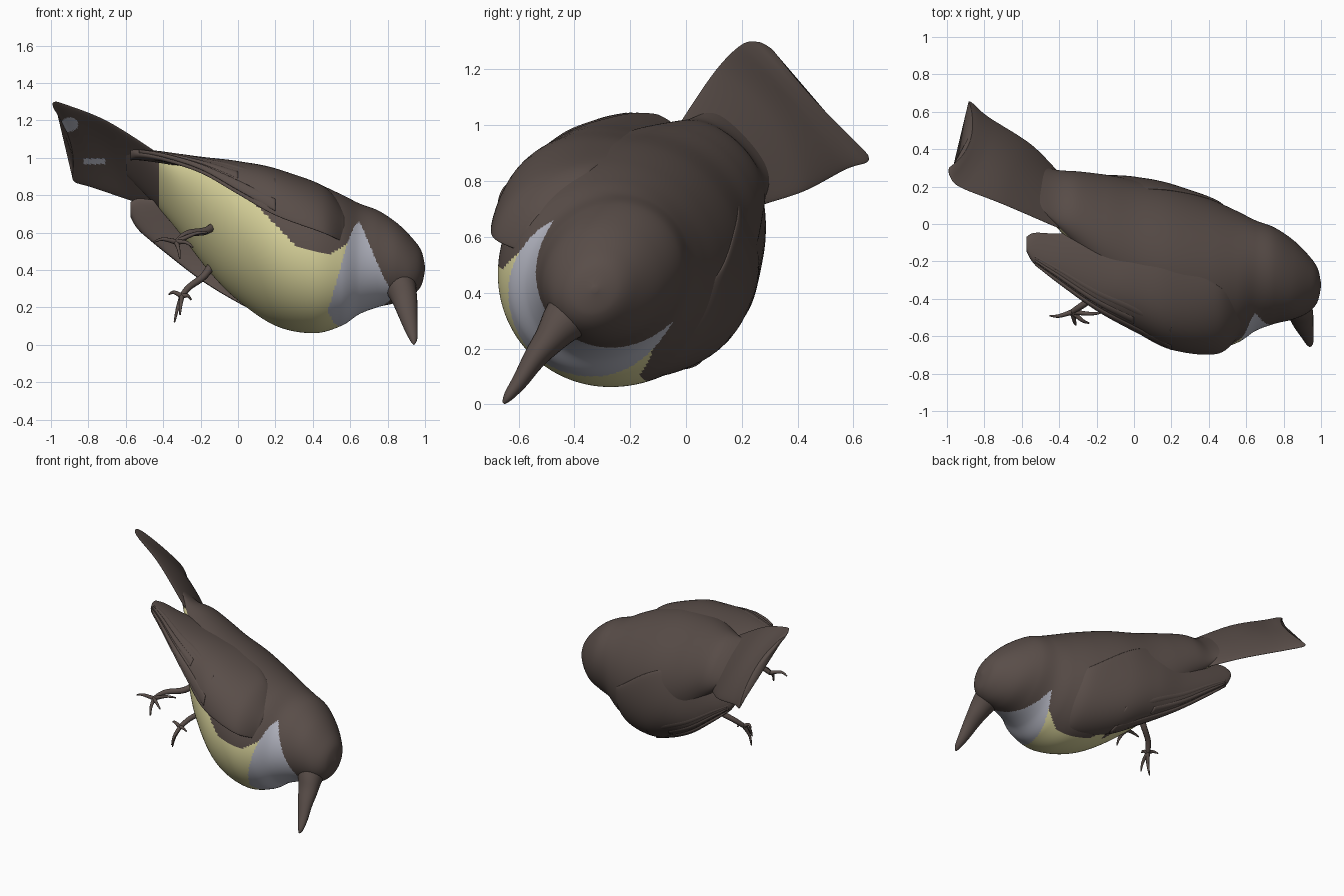
import bpy, bmesh, math
from mathutils import Vector

cube = bpy.data.objects.get("Cube")
if cube:
    bpy.data.objects.remove(cube, do_unlink=True)


def material(name, color):
    mat = bpy.data.materials.new(name)
    mat.use_nodes = True
    mat.diffuse_color = (*color, 1)
    mat.node_tree.nodes["Principled BSDF"].inputs["Base Color"].default_value = (*color, 1)
    return mat


BROWN = material("dark brown plumage", (0.10, 0.075, 0.066))
YELLOW = material("pale yellow belly", (0.68, 0.64, 0.32))
GREY = material("light grey throat", (0.45, 0.46, 0.53))


def smooth(rows, steps):
    """Catmull-Rom interpolation of rows of numbers."""
    out = []
    for i in range(len(rows) - 1):
        a, b, c, d = (rows[max(0, min(len(rows) - 1, i + k))] for k in (-1, 0, 1, 2))
        for s in range(steps):
            t = s / steps
            out.append([q + 0.5 * t * (r - p + t * (2 * p - 5 * q + 4 * r - e + t * (3 * (q - r) + e - p)))
                        for p, q, r, e in zip(a, b, c, d)])
    return out + [list(rows[-1])]


def loft(name, rings, paint=None, posed=True):
    """Skin closed rings; posed parts share the bird's tilted frame."""
    bm = bmesh.new()
    loops = [[bm.verts.new(p) for p in ring] for ring in rings]
    n = len(loops[0])
    around = {}
    for lo, hi in zip(loops, loops[1:]):
        for j in range(n):
            f = bm.faces.new((lo[j], lo[(j + 1) % n], hi[(j + 1) % n], hi[j]))
            around[f] = (j + 0.5) / n
    for end in (loops[0], loops[-1]):
        bm.faces.new(end)
    bmesh.ops.recalc_face_normals(bm, faces=bm.faces[:])
    bm.normal_update()
    for f in bm.faces:
        f.smooth = True
        if paint and f in around:
            f.material_index = paint(f.calc_center_median(), f.normal, around[f])
    mesh = bpy.data.meshes.new(name)
    bm.to_mesh(mesh)
    bm.free()
    for mat in (BROWN, YELLOW, GREY):
        mesh.materials.append(mat)
    ob = bpy.data.objects.new(name, mesh)
    bpy.context.collection.objects.link(ob)
    if posed:
        ob.rotation_euler.x = math.radians(-45)
        ob.location = (0, -0.368, 0.368)
    return ob


def across(row, s):
    """Point on the curve through a row's low, middle and high points, s in -1..1."""
    low, mid, high = Vector(row[:3]), Vector(row[3:6]), Vector(row[6:9])
    return low * (s * (s - 1) / 2) + mid * (1 - s * s) + high * (s * (s + 1) / 2)


def shell(name, rows, thick, out, steps=8, n=48, **kw):
    """Thin curved blade lofted from low / middle / high stations."""
    out = Vector(out).normalized()
    rings = []
    for row in smooth(rows, steps):
        angles = [2 * math.pi * j / n for j in range(n)]
        rings.append([across(row, math.cos(a)) + out * thick * math.sin(a) for a in angles])
    return loft(name, rings, **kw)


def tube(name, path, r0, r1):
    pts = [Vector(p) for p in smooth(path, 5)]
    rings = []
    for i, p in enumerate(pts):
        q = (pts[min(i + 1, len(pts) - 1)] - pts[max(i - 1, 0)]).to_track_quat('Z', 'Y')
        r = r0 + (r1 - r0) * i / (len(pts) - 1)
        rings.append([p + q @ Vector((r * math.cos(a), r * math.sin(a), 0))
                      for a in (math.pi * k / 4 for k in range(8))])
    return loft(name, rings, posed=False)


# Body and head: x, centre height, half width, half height
BODY = [(-0.60, 0.87, 0.10, 0.01), (-0.50, 0.79, 0.165, 0.04), (-0.41, 0.71, 0.20, 0.09),
        (-0.30, 0.61, 0.25, 0.18), (-0.15, 0.46, 0.33, 0.28), (0.0, 0.335, 0.385, 0.35),
        (0.2, 0.215, 0.425, 0.41), (0.4, 0.14, 0.405, 0.405), (0.55, 0.12, 0.345, 0.36),
        (0.65, 0.13, 0.28, 0.31), (0.75, 0.13, 0.245, 0.27), (0.85, 0.10, 0.205, 0.22),
        (0.93, 0.07, 0.145, 0.165), (0.98, 0.06, 0.085, 0.10), (1.0, 0.06, 0.01, 0.01)]


def plumage(p, normal, frac):
    theta = 360 * min(frac, 1 - frac)     # angle away from the belly line
    left = frac < 0.5
    x = p.x
    if x > 0.48 + 0.12 * theta / 70:
        limit = 60 + (x - 0.55) * 300 if x < 0.65 else 90 - (x - 0.65) * 500
        return 2 if theta < limit + 8 * left else 0
    limit = min(88, 51 + max(0, 0.3 - x) * 100 + max(0, x - 0.5) * 130)
    return 1 if theta < limit + 12 * left * (x > 0.2) and x > -0.42 else 0


rings = []
for x, c, a, b in smooth(BODY, 16):
    rings.append([(x, a * math.sin(t), c - b * math.cos(t))
                  for t in (2 * math.pi * j / 180 for j in range(180))])
loft("body", rings, paint=plumage)

# Beak: centre, then half sizes
BEAK = [(0.85, 0, -0.04, 0.10, 0.10), (0.875, 0, -0.12, 0.08, 0.076), (0.893, 0.01, -0.19, 0.066, 0.056),
        (0.907, 0.02, -0.27, 0.052, 0.042), (0.925, 0.04, -0.36, 0.036, 0.03),
        (0.938, 0.05, -0.43, 0.02, 0.018), (0.94, 0.055, -0.46, 0.005, 0.005)]
loft("beak", [[(x + rx * math.cos(t), y + ry * math.sin(t), z)
               for t in (2 * math.pi * j / 24 for j in range(24))]
              for x, y, z, rx, ry in smooth(BEAK, 5)])

# Forked tail with small pale marks underneath
TAIL = [(-0.28, -0.18, 0.60, -0.28, 0, 0.62, -0.28, 0.18, 0.60),
        (-0.42, -0.21, 0.71, -0.42, 0, 0.74, -0.38, 0.20, 0.68),
        (-0.70, -0.25, 0.92, -0.65, 0.02, 0.93, -0.55, 0.28, 0.84),
        (-0.93, -0.25, 1.05, -0.81, 0.05, 1.03, -0.78, 0.33, 1.0),
        (-0.985, -0.215, 1.10, -0.87, 0.06, 1.07, -0.865, 0.365, 1.07),
        (-0.99, -0.17, 1.115, -0.885, 0.06, 1.08, -0.885, 0.355, 1.09)]


def tail_marks(p, normal, frac):
    if normal.z > 0:
        return 0
    height = (p.z - p.y) * 0.707 + 0.368
    strip = -0.825 < p.x < -0.71 and 0.966 < height < 0.996
    spot = ((p.x + 0.9) / 0.045) ** 2 + ((height - 1.178) / 0.038) ** 2 < 1
    return 2 if strip or spot else 0


shell("tail", TAIL, 0.02, (0.5, 0, 0.85), steps=24, n=160, paint=tail_marks)

# Folded wings, drawn for one side and set slightly rolled on each flank
WING = [(0.57, 0.26, 0.0, 0.57, 0.29, 0.12, 0.57, 0.24, 0.25),
        (0.45, 0.375, -0.04, 0.45, 0.395, 0.17, 0.45, 0.29, 0.39),
        (0.2, 0.425, 0.04, 0.2, 0.44, 0.30, 0.2, 0.21, 0.56),
        (0.0, 0.435, 0.19, 0.0, 0.405, 0.42, 0.0, 0.15, 0.63),
        (-0.2, 0.43, 0.35, -0.2, 0.36, 0.50, -0.2, 0.14, 0.67),
        (-0.4, 0.37, 0.50, -0.4, 0.30, 0.59, -0.4, 0.17, 0.68),
        (-0.53, 0.31, 0.59, -0.53, 0.26, 0.64, -0.53, 0.18, 0.70),
        (-0.575, 0.26, 0.64, -0.575, 0.23, 0.665, -0.575, 0.20, 0.69)]


def on_side(point, side):
    x, u, w = point
    return [x, side * u - 0.02 - 0.04 * max(0, -x), w + 0.025 * side]


for side, label in ((1, "left"), (-1, "right")):
    out = Vector((0, 0.8 * side, 0.5))
    rows = [on_side(r[:3], side) + on_side(r[3:6], side) + on_side(r[6:], side) for r in WING]
    shell(label + "_wing", rows, 0.028, out)
    # Long flight feathers layered along the lower edge
    for k in range(3):
        blade = []
        for row in rows[2 + k % 2:7]:
            points = [across(row, -0.98 + 0.3 * k + d) for d in (0, 0.12, 0.24)]
            blade.append([v for p in points for v in p + out * 0.019])
        shell("%s_flight_feather_%d" % (label, k + 1), blade, 0.011, out, n=16)

# Legs and toes
LEGS = {"right": ([(-0.10, -0.28, 0.66), (-0.17, -0.36, 0.61), (-0.27, -0.43, 0.595), (-0.33, -0.47, 0.55)],
                  [(-0.45, -0.49, 0.55), (-0.24, -0.53, 0.52), (-0.31, -0.54, 0.46), (-0.16, -0.47, 0.60)]),
        "left": ([(-0.12, -0.10, 0.46), (-0.18, -0.12, 0.37), (-0.26, -0.17, 0.31), (-0.30, -0.22, 0.26)],
                 [(-0.34, -0.25, 0.12), (-0.25, -0.22, 0.24), (-0.37, -0.20, 0.27), (-0.31, -0.30, 0.16)])}
for side, (shank, toes) in LEGS.items():
    tube(side + "_leg", shank, 0.024, 0.015)
    for i, tip in enumerate(toes):
        bend = Vector(shank[-1]).lerp(Vector(tip), 0.6) + Vector((0, -0.01, 0.015))
        tube("%s_toe_%d" % (side, i + 1), [shank[-1], tuple(bend), tip], 0.015, 0.004)
